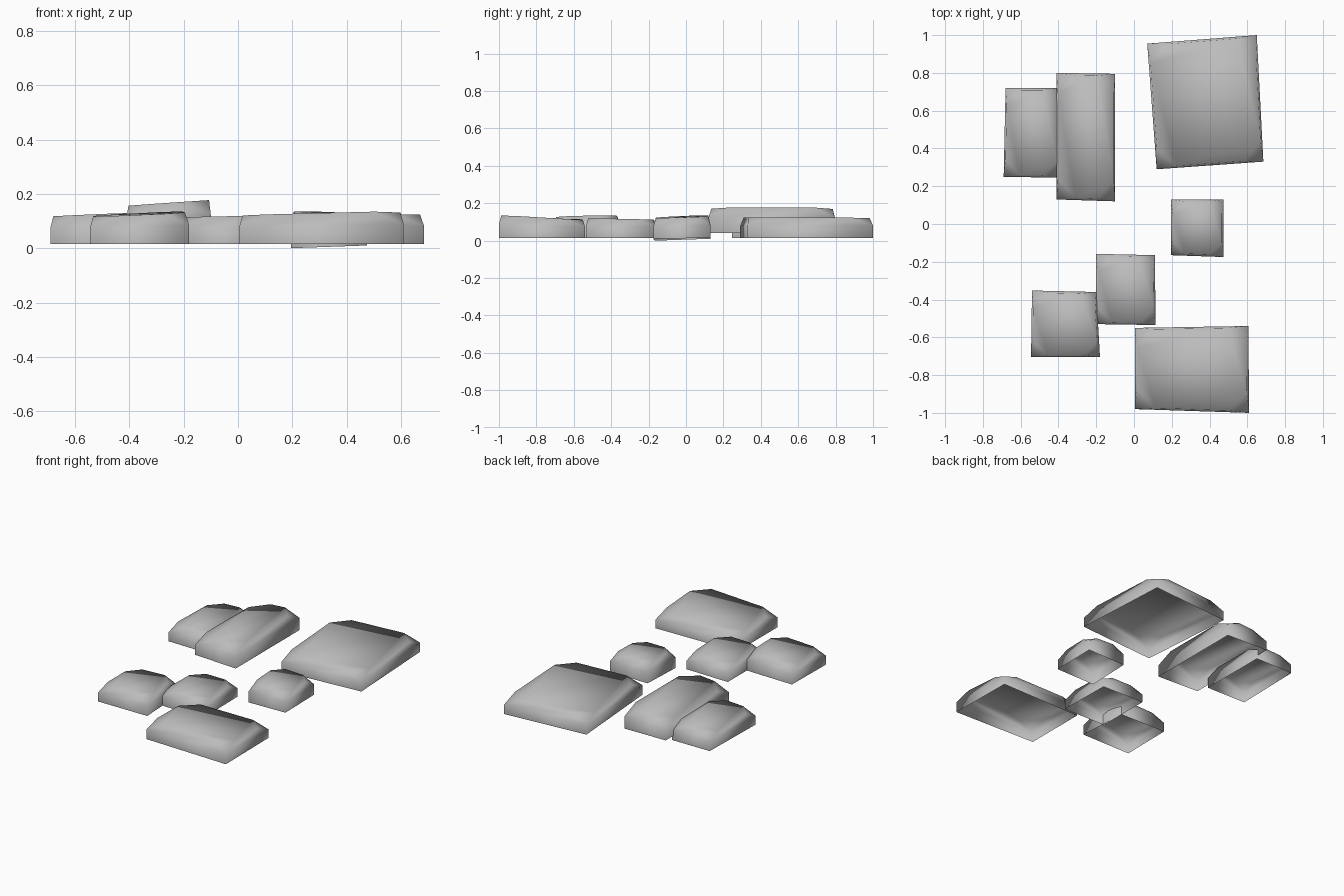
import bpy
import bmesh
from mathutils import Vector

old = bpy.data.objects.get("Cube")
if old:
    bpy.data.objects.remove(old)

stone_grey = bpy.data.materials.new("stone_grey")
stone_grey.use_nodes = True
grey = (0.5, 0.5, 0.5, 1)
stone_grey.diffuse_color = grey
stone_grey.node_tree.nodes["Principled BSDF"].inputs["Base Color"].default_value = grey


def make_stone(name, corners, tops, rims, cut=0.08, inset=0.012, shoulder=0.6):
    """Open-bottomed slab: upright walls, clipped upper corners, gently tilted top."""
    bm = bmesh.new()
    base = [Vector((x, y, z)) for (x, y), z in zip(corners, rims)]
    crown = [Vector((x, y, z)) for (x, y), z in zip(corners, tops)]
    centre = sum(crown, Vector()) / 4

    rim = [bm.verts.new(p) for p in base]
    mid = [bm.verts.new(b.lerp(t, shoulder)) for b, t in zip(base, crown)]

    # Two crown points beside every corner, drawn slightly inward
    before, after = [], []
    for i, p in enumerate(crown):
        for other, store in ((crown[i - 1], before), (crown[(i + 1) % 4], after)):
            q = p + (other - p).normalized() * cut
            inward = centre - q
            inward.z = 0
            store.append(bm.verts.new(q + inward.normalized() * inset))

    top = []
    for i in range(4):
        j = (i + 1) % 4
        bm.faces.new((rim[i], rim[j], mid[j], mid[i]))
        bm.faces.new((mid[i], mid[j], before[j], after[i]))
        bm.faces.new((mid[i], after[i], before[i]))
        top += [before[i], after[i]]
    bm.faces.new(top)

    for f in bm.faces:
        f.smooth = True
    mesh = bpy.data.meshes.new(name)
    bm.to_mesh(mesh)
    bm.free()
    mesh.materials.append(stone_grey)
    bpy.context.collection.objects.link(bpy.data.objects.new(name, mesh))


flat = [0.015] * 4

# Corners run front left, front right, back right, back left on the page
make_stone("front_stone",
           [(0.005, -0.98), (0.61, -1.0), (0.605, -0.54), (0.005, -0.55)],
           [0.122, 0.137, 0.11, 0.115], flat, cut=0.1)
make_stone("front_side_stone",
           [(-0.545, -0.705), (-0.18, -0.705), (-0.2, -0.36), (-0.54, -0.352)],
           [0.115, 0.13, 0.137, 0.12], flat)
make_stone("middle_stone",
           [(-0.2, -0.53), (0.115, -0.535), (0.11, -0.165), (-0.2, -0.158)],
           [0.115, 0.12, 0.113, 0.11], flat)
make_stone("small_stone",
           [(0.195, -0.165), (0.475, -0.175), (0.475, 0.13), (0.195, 0.13)],
           [0.125, 0.12, 0.128, 0.138], [0, 0.01, 0.015, 0.01], cut=0.07)
make_stone("large_stone",
           [(0.12, 0.29), (0.685, 0.33), (0.65, 1.0), (0.07, 0.955)],
           [0.122, 0.125, 0.122, 0.12], flat, cut=0.1)
make_stone("back_side_stone",
           [(-0.69, 0.25), (-0.4, 0.245), (-0.4, 0.72), (-0.68, 0.72)],
           [0.118, 0.13, 0.125, 0.115], flat)
make_stone("raised_stone",
           [(-0.41, 0.13), (-0.1, 0.12), (-0.1, 0.795), (-0.41, 0.8)],
           [0.157, 0.177, 0.177, 0.153], [0.045, 0.04, 0.04, 0.045], cut=0.1)
